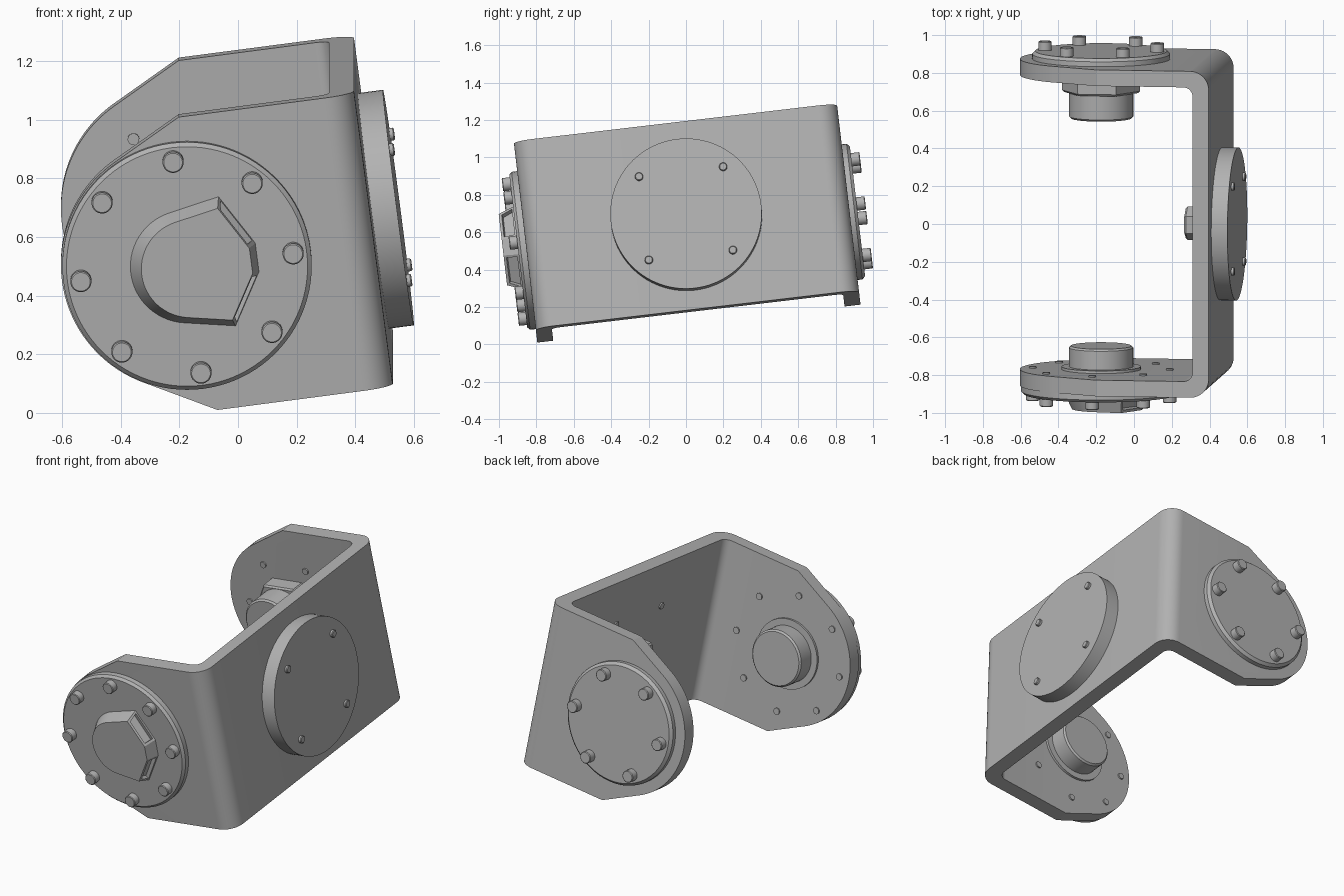
import bpy, bmesh, math
from mathutils import Matrix, Vector

old = bpy.data.objects.get("Cube")
if old:
    bpy.data.objects.remove(old, do_unlink=True)

grey = bpy.data.materials.new("machined grey")
grey.use_nodes = True
colour = (0.45, 0.45, 0.45, 1)
grey.diffuse_color = colour
grey.node_tree.nodes["Principled BSDF"].inputs["Base Color"].default_value = colour

# The whole bracket is tilted; parts are laid out square and then moved by this frame
FRAME = (Matrix.Translation((0.547, 0, 0.70))
         @ Matrix.Rotation(math.radians(6.7), 4, "X")
         @ Matrix.Rotation(math.radians(-7.5), 4, "Y"))

PLATE = -0.086      # outer face of the back plate
THICK = 0.086       # sheet thickness
HALF_W = 0.87       # half distance between outer arm faces
HALF_H = 0.507      # half height of the plate
AXIS = -0.727       # arm pivot axis
END_R = 0.43        # rounded arm end

# Maps an outline point and a height along the chosen axis to a position
ALONG = {
    "x": lambda a, b, h: Vector((h, a, b)),
    "y": lambda a, b, h: Vector((a, h, b)),
    "z": lambda a, b, h: Vector((a, b, h)),
}


def loft(name, loops, axis, slots=()):
    """Bridge a list of (outline, height) loops, cap the ends, recess chosen side faces."""
    bm = bmesh.new()
    rings = [[bm.verts.new(ALONG[axis](a, b, h)) for a, b in pts] for pts, h in loops]
    n = len(rings[0])
    sides = []
    for low, high in zip(rings, rings[1:]):
        for i in range(n):
            j = (i + 1) % n
            sides.append(bm.faces.new((low[i], low[j], high[j], high[i])))
    bm.faces.new(rings[0])
    bm.faces.new(rings[-1])
    bmesh.ops.recalc_face_normals(bm, faces=bm.faces)
    for s in slots:
        face = sides[s]
        bmesh.ops.inset_individual(bm, faces=[face], thickness=0.02)
        bmesh.ops.inset_individual(bm, faces=[face], thickness=0.0005, depth=-0.025)
    bm.transform(FRAME)
    mesh = bpy.data.meshes.new(name)
    bm.to_mesh(mesh)
    bm.free()
    mesh.materials.append(grey)
    obj = bpy.data.objects.new(name, mesh)
    bpy.context.collection.objects.link(obj)
    return obj


def smooth(obj):
    bpy.ops.object.select_all(action="DESELECT")
    obj.select_set(True)
    bpy.context.view_layer.objects.active = obj
    bpy.ops.object.shade_smooth_by_angle(angle=math.radians(25))


def arc(ca, cb, r, start, end, n):
    angles = [math.radians(start + (end - start) * i / n) for i in range(n + 1)]
    return [(ca + r * math.cos(t), cb + r * math.sin(t)) for t in angles]


def disc(name, ca, cb, r, h0, h1, axis, bevel=0.0, n=64, turn=0):
    """Cylinder or regular prism from h0 to h1, with its h1 rim bevelled."""
    def ring(radius):
        return arc(ca, cb, radius, turn, turn + 360, n)[:-1]
    loops = [(ring(r), h0)]
    if bevel:
        loops.append((ring(r), h1 - math.copysign(bevel, h1 - h0)))
    loops.append((ring(r - bevel), h1))
    obj = loft(name, loops, axis)
    smooth(obj)


# U-shaped sheet: outer and inner outlines with rounded corners
def u_half(face, half, r):
    return arc(face - r, half - r, r, 90, 0, 10)


tip = AXIS - END_R - 0.1
outer = u_half(PLATE, HALF_W, 0.1)
inner = u_half(PLATE - THICK, HALF_W - THICK, 0.05)
outline = [(tip, HALF_W)] + outer + [(a, -b) for a, b in reversed(outer)] + [(tip, -HALF_W)]
outline += [(tip, THICK - HALF_W)] + [(a, -b) for a, b in inner]
outline += list(reversed(inner)) + [(tip, HALF_W - THICK)]
bracket = loft("bracket", [(outline, -HALF_H), (outline, HALF_H)], "z")

# Side shape that trims both arm ends to a tangent rounded nose
corner = AXIS + 0.038
side = [(0.2, 0.7), (corner, 0.7), (corner, HALF_H)]
side += arc(AXIS, 0, END_R, 118, 242, 40)
side += [(corner, -HALF_H), (corner, -0.7), (0.2, -0.7)]
cutter = loft("arm_trimmer", [(side, -1.2), (side, 1.2)], "y")
cutter.hide_render = True
trim = bracket.modifiers.new("trim", "BOOLEAN")
trim.operation = "INTERSECT"
trim.solver = "EXACT"
trim.object = cutter
bpy.ops.object.select_all(action="DESELECT")
bracket.select_set(True)
bpy.context.view_layer.objects.active = bracket
bpy.ops.object.modifier_apply(modifier="trim")
bpy.data.objects.remove(cutter, do_unlink=True)
smooth(bracket)


# Bolts on a circle, with small shank tips coming out of the sheet's far side
def bolt_circle(name, ca, cb, radius, count, start, size, h0, h1, far, axis, bevel=0.004):
    out = math.copysign(0.008, far - h0)
    for i in range(count):
        t = math.radians(start + 360 * i / count)
        a, b = ca + radius * math.cos(t), cb + radius * math.sin(t)
        disc(f"{name}_bolt_{i + 1}", a, b, size, h0, h1, axis, bevel, 24)
        disc(f"{name}_bolt_tip_{i + 1}", a, b, 0.02, far - out, far + out, axis, 0, 16)


inside = HALF_W - THICK

# Back plate: mounting disc, its bolts and the nut inside
disc("mounting_disc", 0, 0, 0.405, PLATE, 0, "x", n=96)
bolt_circle("mounting", 0, 0, 0.32, 4, 45, 0.022, -0.01, 0.016, PLATE - THICK, "x")
disc("mounting_nut", 0, 0, 0.09, PLATE - THICK, -0.275, "x", 0.01, 6)

# Front arm: flange, bolts, inner washer and hub
disc("front_flange", AXIS, 0, 0.425, -HALF_W, -0.914, "y", 0.014, 96)
bolt_circle("front", AXIS, 0, 0.365, 8, 0, 0.036, -0.9, -0.957, -inside, "y")
disc("front_washer", AXIS, 0, 0.21, -inside, 0.014 - inside, "y")
disc("front_hub", AXIS, 0, 0.17, -inside, -0.66, "y", 0.01)

# Rear arm: flange, bolts, hexagonal collar and hub
disc("rear_flange", AXIS, 0, 0.365, HALF_W, 0.912, "y", 0.016, 96)
bolt_circle("rear", AXIS, 0, 0.30, 6, 0, 0.036, 0.9, 0.959, inside, "y")
disc("rear_collar", AXIS, 0, 0.208, inside, 0.69, "y", 0.01, 6)
disc("rear_hub", AXIS, 0, 0.17, inside, 0.553, "y", 0.01)

# Tapered front cap with a round back and two slots in its angled faces
cap = arc(0, 0, 0.195, 101, 259, 28)
first_slot = len(cap)
cap += [(0.138, -0.225), (0.242, -0.05), (0.242, 0.05), (0.138, 0.225)]
base = [(AXIS + a, b) for a, b in cap]
top = [(AXIS + 0.012 + 0.86 * a, 0.86 * b) for a, b in cap]
front_cap = loft("front_cap", [(base, -0.91), (top, -0.995)], "y",
                 (first_slot, first_slot + 2))
smooth(front_cap)
